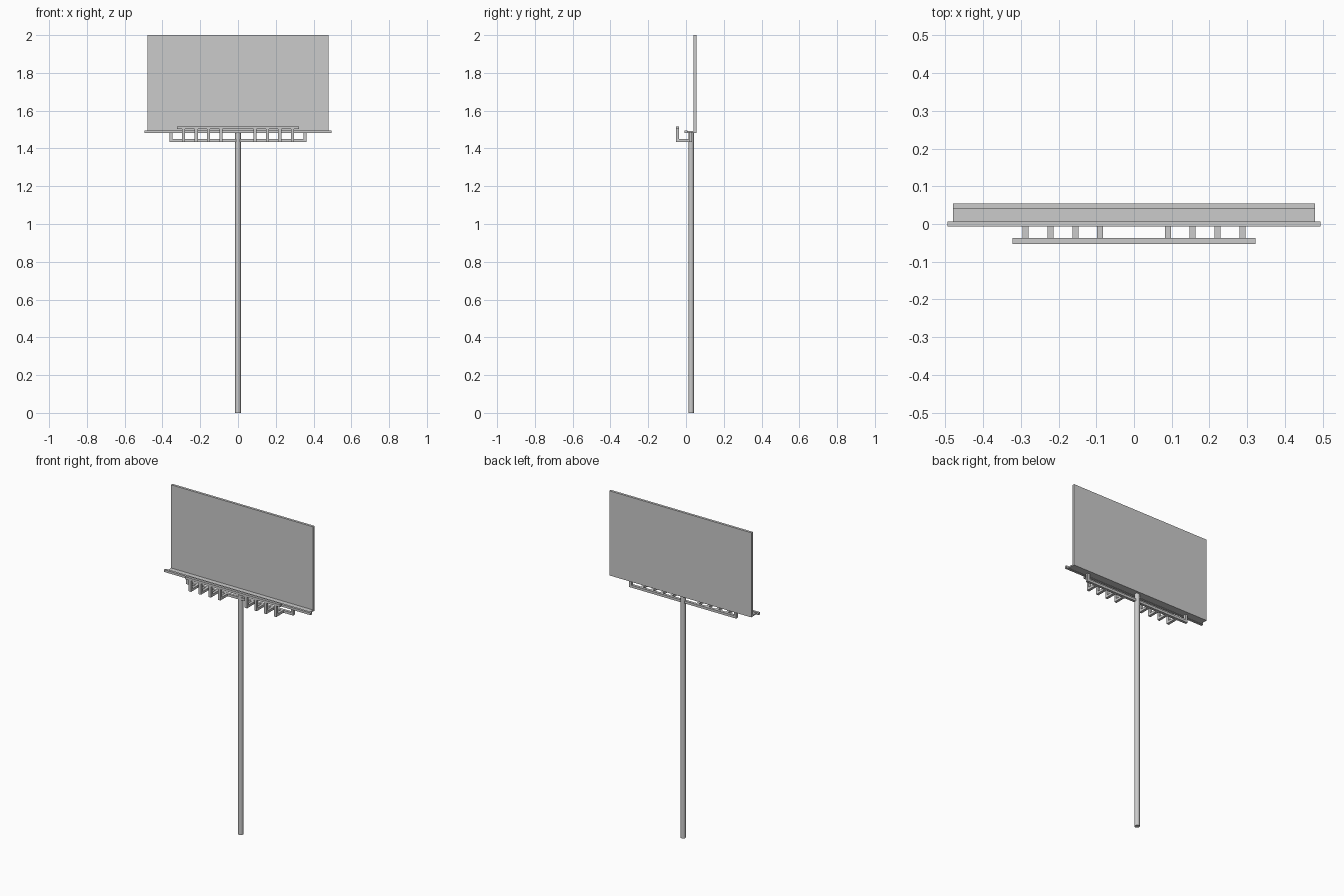
import bpy, math

if "Cube" in bpy.data.objects:
    bpy.data.objects.remove(bpy.data.objects["Cube"])


def box(name, x, y, z):
    """Box from (min, max) ranges on each axis."""
    bpy.ops.mesh.primitive_cube_add(
        size=1, location=[(r[0] + r[1]) / 2 for r in (x, y, z)])
    ob = bpy.context.object
    ob.name = name
    ob.scale = [r[1] - r[0] for r in (x, y, z)]
    bpy.ops.object.transform_apply(location=False, rotation=False, scale=True)
    return ob


def arm_profile(name, cx, width, pts):
    """Extrude a closed (y, z) outline along x."""
    n = len(pts)
    verts = [(cx + s * width / 2, y, z) for s in (-1, 1) for y, z in pts]
    faces = [tuple(reversed(range(n))), tuple(range(n, 2 * n))]
    faces += [(i, (i + 1) % n, n + (i + 1) % n, n + i) for i in range(n)]
    me = bpy.data.meshes.new(name)
    me.from_pydata(verts, [], faces)
    ob = bpy.data.objects.new(name, me)
    bpy.context.collection.objects.link(ob)
    return ob


# Pole
bpy.ops.mesh.primitive_cylinder_add(vertices=12, radius=0.015, depth=1.484,
                                    location=(0, 0.027, 0.742))
bpy.context.object.name = "pole"
bpy.ops.object.shade_smooth_by_angle(angle=math.radians(35))

# Display panel, ledge below it and the lip along the ledge front
box("panel", (-0.48, 0.48), (0.04, 0.055), (1.483, 2.0))
box("ledge", (-0.48, 0.48), (0.0, 0.042), (1.484, 1.492))
box("ledge_lip", (-0.495, 0.495), (-0.007, 0.007), (1.482, 1.496))

# Lower support beam with end posts
box("support_beam", (-0.362, 0.362), (0.016, 0.032), (1.435, 1.45))
for s in (-1, 1):
    box("beam_post", (s * 0.354 - 0.008, s * 0.354 + 0.008),
        (0.016, 0.032), (1.45, 1.486))

# L-shaped lamp arms, mirrored around the pole
outline = [(0.018, 1.435), (0.018, 1.45), (-0.038, 1.45), (-0.038, 1.505),
           (-0.053, 1.505), (-0.053, 1.435)]
for s in (-1, 1):
    for x in (0.09, 0.155, 0.221, 0.288):
        arm_profile("bracket_arm", s * x, 0.016, outline)

# Front rail carried by the arms
box("front_rail", (-0.322, 0.322), (-0.053, -0.037), (1.502, 1.517))
